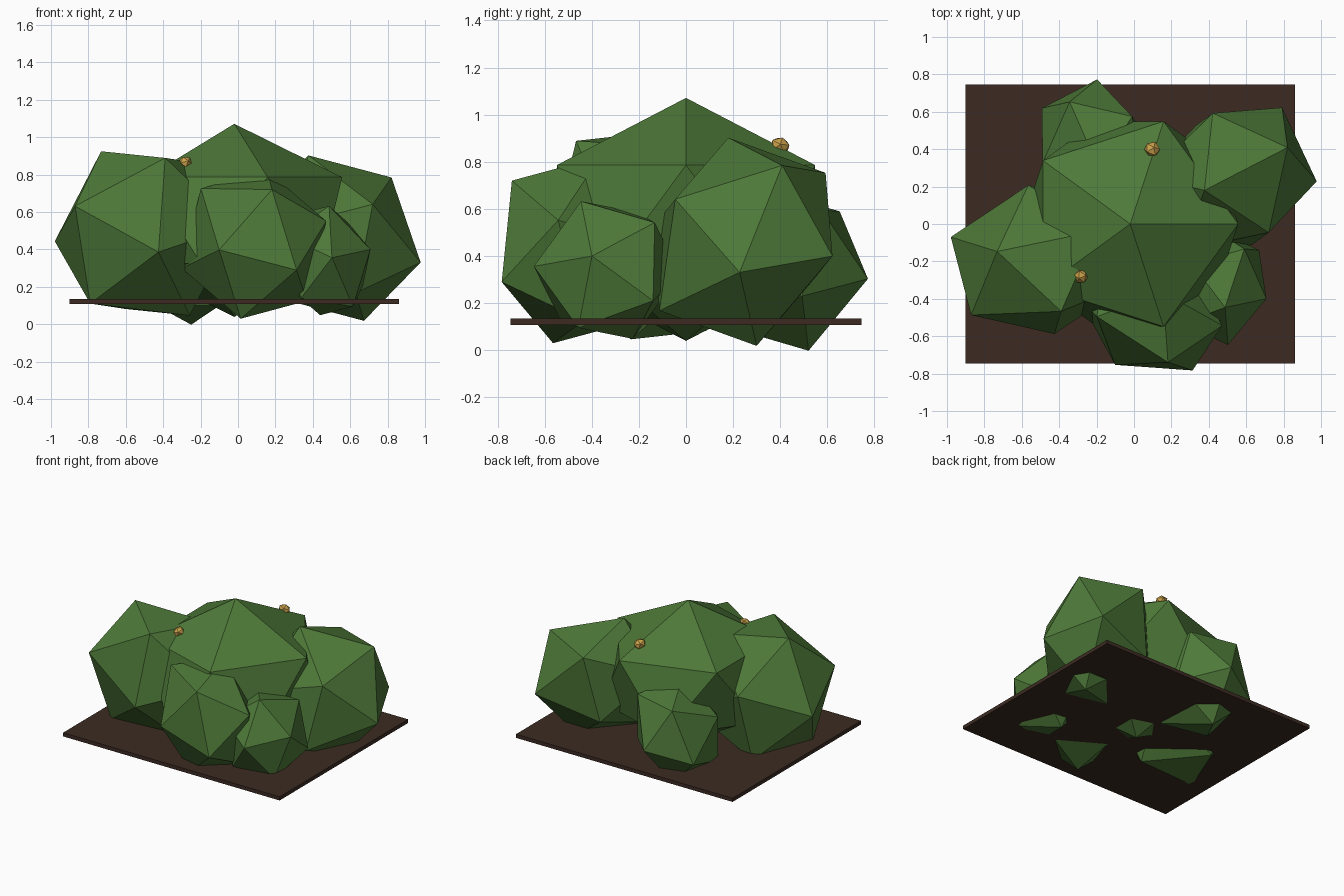
import bpy
from mathutils import Matrix, Vector

cube = bpy.data.objects.get("Cube")
if cube:
    bpy.data.objects.remove(cube, do_unlink=True)


def make_material(name, rgb):
    mat = bpy.data.materials.new(name)
    mat.use_nodes = True
    color = (*rgb, 1.0)
    mat.diffuse_color = color
    bsdf = next(n for n in mat.node_tree.nodes if n.type == "BSDF_PRINCIPLED")
    bsdf.inputs["Base Color"].default_value = color
    return mat


leaf_green = make_material("leaf green", (0.075, 0.19, 0.04))
soil_brown = make_material("soil brown", (0.045, 0.024, 0.016))
blossom_gold = make_material("blossom gold", (0.60, 0.36, 0.07))

SQUASH = 0.8  # every clump is flattened along its own pole


def add_clump(name, center, radius, pole, rim, mat):
    """Flattened icosahedron: pole gives its short axis, rim the direction of a ring corner."""
    z = Vector(pole).normalized()
    y = z.cross(Vector(rim)).normalized()
    x = y.cross(z)
    bpy.ops.mesh.primitive_ico_sphere_add(subdivisions=1, radius=1)
    obj = bpy.context.object
    obj.name = name
    turn = Matrix((x, y, z)).transposed().to_4x4()
    size = Matrix.Diagonal((radius, radius, radius * SQUASH, 1))
    obj.matrix_world = Matrix.Translation(center) @ turn @ size
    obj.data.materials.append(mat)
    return obj


# Soil slab
bpy.ops.mesh.primitive_cube_add(size=1, location=(-0.02, 0, 0.12))
slab = bpy.context.object
slab.name = "soil_slab"
slab.scale = (1.76, 1.49, 0.027)
slab.data.materials.append(soil_brown)

# Leaf clumps: name, centre, radius, pole direction, rim direction
clumps = [
    ("center_clump", (-0.02, 0, 0.555), 0.645, (0, 0, 1), (1, 0, 0)),
    ("right_clump", (-0.495, -0.19, 0.485), 0.52, (0.07, -0.4, -0.1), (-0.375, -0.3, 0.145)),
    ("left_clump", (0.525, 0.24, 0.46), 0.488, (0.205, -0.3, 0.19), (0.305, 0.18, 0.335)),
    ("front_clump", (0.085, -0.465, 0.425), 0.43, (-0.2, -0.31, -0.03), (0.105, -0.275, 0.305)),
    ("back_clump", (-0.22, 0.41, 0.345), 0.38, (-0.29, -0.09, 0.125), (-0.17, 0.26, 0.285)),
    ("small_front_clump", (0.463, -0.336, 0.34), 0.325, (0.247, -0.064, 0.06), (0.02, -0.114, 0.305)),
]
for name, center, radius, pole, rim in clumps:
    add_clump(name, center, radius, pole, rim, leaf_green)

# Blossoms
add_clump("back_blossom", (0.097, 0.4, 0.87), 0.044, (0.3, 0.3, 1), (1, 0, 0), blossom_gold)
add_clump("front_blossom", (-0.285, -0.28, 0.865), 0.04, (-0.3, -0.4, 1), (0, 1, 0), blossom_gold)
